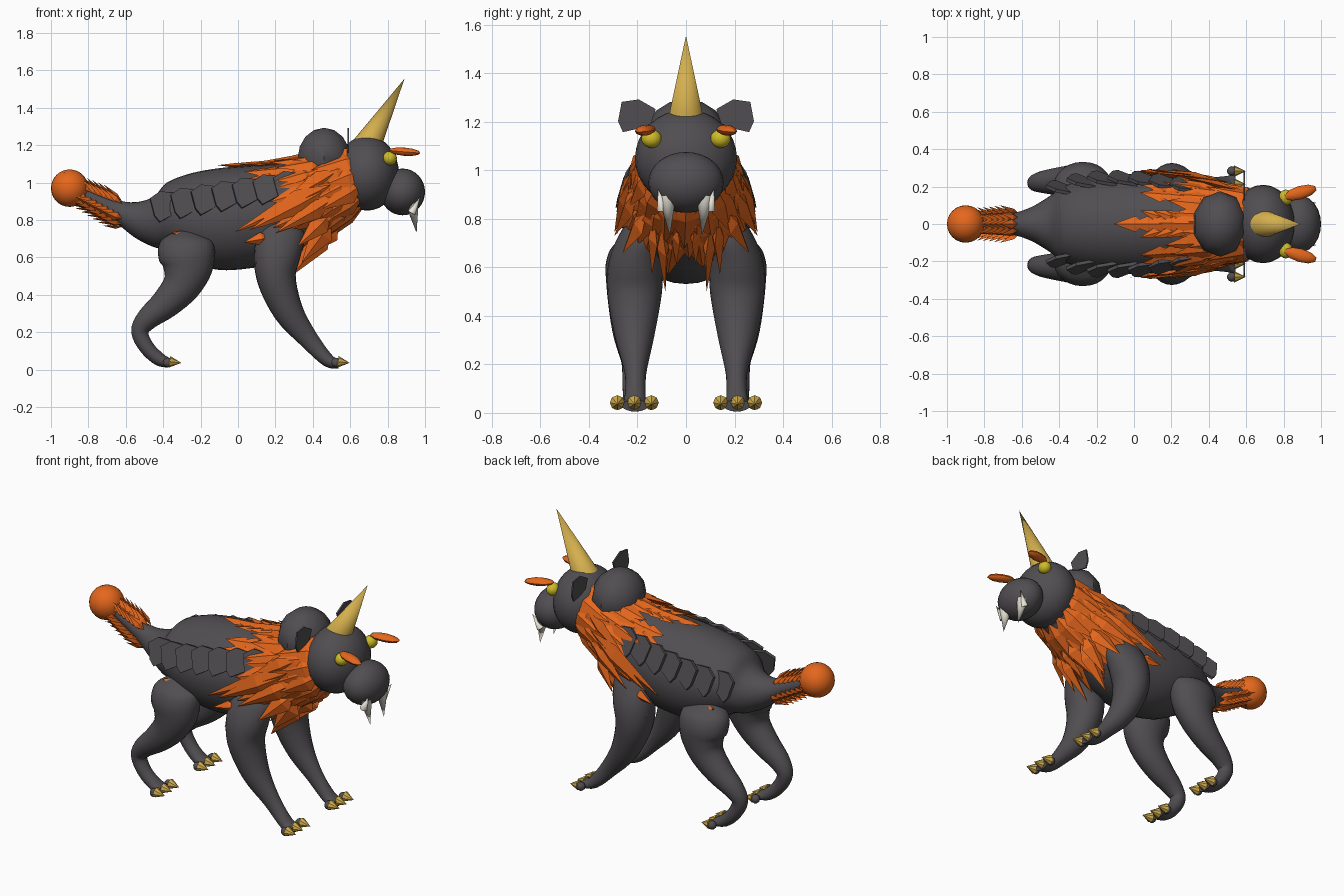
import bpy, bmesh, math, random
from mathutils import Vector, Matrix

if "Cube" in bpy.data.objects:
    bpy.data.objects.remove(bpy.data.objects["Cube"])

random.seed(4)


def mat(name, rgb):
    m = bpy.data.materials.new(name)
    m.diffuse_color = (*rgb, 1)
    m.use_nodes = True
    m.node_tree.nodes["Principled BSDF"].inputs["Base Color"].default_value = m.diffuse_color
    return m


GREY = mat("charcoal hide", (0.082, 0.076, 0.082))
ORANGE = mat("orange fur", (0.78, 0.135, 0.012))
GOLD = mat("gold horn", (0.66, 0.43, 0.075))
YELLOW = mat("yellow eye", (0.62, 0.50, 0.02))
IVORY = mat("ivory teeth", (0.80, 0.77, 0.68))


def finish(name, bm, material, smooth=True):
    bmesh.ops.recalc_face_normals(bm, faces=bm.faces)
    me = bpy.data.meshes.new(name)
    bm.to_mesh(me)
    bm.free()
    me.materials.append(material)
    ob = bpy.data.objects.new(name, me)
    bpy.context.collection.objects.link(ob)
    if smooth:
        bpy.ops.object.select_all(action='DESELECT')
        ob.select_set(True)
        bpy.context.view_layer.objects.active = ob
        bpy.ops.object.shade_smooth_by_angle(angle=math.radians(40))
    return ob


def ball(name, c, r, material, seg=24, rings=16, rot=None):
    bm = bmesh.new()
    m = Matrix.Translation(c) @ (rot or Matrix()) @ Matrix.Diagonal((*r, 1))
    bmesh.ops.create_uvsphere(bm, u_segments=seg, v_segments=rings, radius=1, matrix=m)
    return finish(name, bm, material)


def cone(name, a, b, r, material, seg=16):
    a, b = Vector(a), Vector(b)
    bm = bmesh.new()
    m = Matrix.Translation((a + b) / 2) @ (b - a).to_track_quat('Z', 'Y').to_matrix().to_4x4()
    bmesh.ops.create_cone(bm, cap_ends=True, segments=seg, radius1=r, radius2=0,
                          depth=(b - a).length, matrix=m)
    return finish(name, bm, material)


def spline(pts, n=4):
    """Catmull-Rom resampling of tuples."""
    out, P = [], [Vector(p) for p in pts]
    for i in range(len(P) - 1):
        p0, p1, p2, p3 = P[max(i - 1, 0)], P[i], P[i + 1], P[min(i + 2, len(P) - 1)]
        for k in range(n):
            t = k / n
            out.append(0.5 * (2 * p1 + (p2 - p0) * t + (2 * p0 - 5 * p1 + 4 * p2 - p3) * t * t
                              + (3 * p1 - p0 - 3 * p2 + p3) * t ** 3))
    return out + [P[-1]]


def tube(name, pts, material, upright=False, seg=24):
    """Loft ellipses; each point is x, y, z, in-plane radius, y radius."""
    bm = bmesh.new()
    P, rings = spline(pts), []
    for i, p in enumerate(P):
        a, b = P[max(i - 1, 0)], P[min(i + 1, len(P) - 1)]
        n = Vector((a[2] - b[2], 0, b[0] - a[0])).normalized()
        if upright:
            n = Vector((0, 0, 1))
        c = Vector(p[:3])
        rings.append([bm.verts.new(c + n * p[3] * math.cos(t) + Vector((0, p[4] * math.sin(t), 0)))
                      for t in (2 * math.pi * k / seg for k in range(seg))])
    for r, q in zip(rings, rings[1:]):
        for k in range(seg):
            bm.faces.new((r[k], r[(k + 1) % seg], q[(k + 1) % seg], q[k]))
    bm.faces.new(rings[0])
    bm.faces.new(rings[-1])
    return finish(name, bm, material)


# Body, tail and neck in one loft
BODY = [(-.92, 0, .98, .03, .03), (-.8, 0, .92, .045, .04), (-.66, 0, .85, .06, .055),
        (-.55, 0, .80, .095, .09), (-.45, 0, .79, .135, .15), (-.38, 0, .82, .18, .20),
        (-.25, 0, .81, .24, .245), (-.1, 0, .805, .272, .265), (.05, 0, .815, .275, .265),
        (.2, 0, .835, .265, .25), (.35, 0, .88, .24, .22), (.5, 0, .95, .20, .19),
        (.65, 0, 1.03, .165, .16)]
tube("body", BODY, GREY, upright=True, seg=32)


def section(x):
    for a, b in zip(BODY, BODY[1:]):
        if x <= b[0]:
            return Vector(a).lerp(Vector(b), max(0, (x - a[0]) / (b[0] - a[0])))
    return Vector(BODY[-1])


def surf(x, t, off=0.0):
    s = section(x)
    return Vector((x, (s[4] + off) * math.sin(t), s[2] + (s[3] + off) * math.cos(t)))


def tuft(bm, a, b, w, h, out):
    """Pointed leaf of fur from a to b, facing out."""
    a, b = Vector(a), Vector(b)
    d = b - a
    side = d.cross(out).normalized()
    n = side.cross(d).normalized()
    m = a + d * .33
    v = [bm.verts.new(p) for p in (a, m + side * w, m + n * h, m - side * w, m - n * h, b)]
    for i in range(4):
        j = i % 4 + 1
        k = (i + 1) % 4 + 1
        bm.faces.new((v[0], v[j], v[k]))
        bm.faces.new((v[5], v[k], v[j]))


# Mane: rings of long tufts around the neck, swept backwards
bm = bmesh.new()
J = lambda r: random.uniform(-r, r)
for i, x in enumerate((.67, .61, .55, .49, .43)):
    for k in range(14):
        t = 2 * math.pi * (k + .5 * (i % 2)) / 14
        low = (1 - math.cos(t)) / 2
        ln = .27 + J(.03) - .06 * low
        if x < .46 and low > .8:
            continue
        out = Vector((0, math.sin(t), math.cos(t)))
        tuft(bm, surf(x, t), surf(x - ln, t + J(.06), .03 + J(.012)), .062, .022, out)
# Crest along the back and the shoulder rows
for x in (.34, .27, .20, .13, .06):
    tuft(bm, surf(x, 0), surf(x - .17, 0, .018), .042, .015, Vector((0, 0, 1)))
    for s in (1, -1):
        if x > .1:
            tuft(bm, surf(x + .04, s * .12), surf(x - .1, s * .26, .02), .03, .012,
                 Vector((0, s * .1, 1)))
        if x > .19:
            for t in (.62, .84):
                tuft(bm, surf(x, s * t), surf(x - .17, s * t, .025), .045, .015,
                     Vector((0, s * math.sin(t), math.cos(t))))
# Long side locks and chest points
for s in (1, -1):
    for a, b, w in (((.50, .225, .99), (-.02, .285, .735), .06),
                    ((.45, .235, .95), (.06, .295, .745), .06),
                    ((.56, .18, 1.08), (.2, .265, .87), .055),
                    ((.52, .2, .92), (.2, .295, .73), .055),
                    ((.5, .16, .84), (.32, .26, .66), .06),
                    ((.5, .10, .77), (.285, .085, .50), .065),
                    ((.54, .04, .80), (.36, .04, .61), .07),
                    ((.5, .13, .80), (.34, .14, .57), .065),
                    ((.17, .25, .71), (.03, .29, .68), .035),
                    ((.17, .2, .62), (.09, .265, .565), .035),
                    ((-.28, .21, .71), (-.36, .235, .735), .02)):
        tuft(bm, (a[0], s * a[1], a[2]), (b[0], s * b[1], b[2]), w, .024, Vector((.2, s, -.1)))
finish("mane", bm, ORANGE, False)

# Tail tufts above and below with bare flanks, and the round tip
bm = bmesh.new()
for i in range(8):
    x = -.62 - i * .03
    for t in (0, .6, -.6, math.pi, 2.5, -2.5, 1.95, -1.95):
        tuft(bm, surf(x, t, -.005), surf(x - .10, t * .97, .058), .026, .013,
             Vector((0, math.sin(t), math.cos(t))))
finish("tail_fur", bm, ORANGE, False)
ball("tail_tip", (-.9, 0, .97), (.1, .1, .1), ORANGE)

# Shoulder hump, head, muzzle and horn
ball("hump", (.46, 0, 1.13), (.148, .175, .163), GREY, 10, 8)
ball("head", (.69, 0, 1.05), (.17, .21, .20), GREY)
ball("muzzle", (.88, 0, .95), (.12, .155, .125), GREY)
cone("horn", (.68, 0, 1.18), (.89, 0, 1.555), .08, GOLD, 24)


def plate(bm, outline, c, u, v, thick):
    """Thin polygon slab on axes u and v."""
    c, n = Vector(c), u.cross(v).normalized()
    lo, hi = ([bm.verts.new(c + u * p + v * q + n * e) for p, q in outline]
              for e in (-thick / 2, thick / 2))
    bm.faces.new(lo)
    bm.faces.new(hi)
    for i in range(len(lo)):
        j = (i + 1) % len(lo)
        bm.faces.new((lo[i], lo[j], hi[j], hi[i]))


SCALE = [(-.08, .05), (.03, .08), (.085, .05), (.06, -.05), (.03, -.09), (-.07, -.05)]
EAR = [(-.07, .03), (0, .07), (.07, .06), (.085, -.02), (.065, -.065), (0, -.05), (-.05, -.03)]
for s, tag in ((1, "left"), (-1, "right")):
    # Overlapping flank plates, rear edges lifted
    bm = bmesh.new()
    for i in range(7):
        f = i / 6
        x, z = .27 - .66 * f, .985 - .11 * f
        q = section(x)
        t = math.acos(max(-1, min(1, (z - q[2]) / q[3])))
        c = surf(x, s * t, .006 + .006 * f)
        u = Vector((-1, s * (.22 + .06 * f), -.15)).normalized()
        plate(bm, SCALE, c, u, Vector((0, -s * .55 * math.cos(t) - s * .1, 1)).normalized(), .018)
    finish("flank_plates_" + tag, bm, GREY, False)

    # Ears, eyes and brows
    bm = bmesh.new()
    plate(bm, EAR, (.59, s * .195, 1.222), Vector((0, s, 0)), Vector((0, 0, 1)), .009)
    finish("ear_" + tag, bm, GREY, False)
    ball("eye_" + tag, (.812, s * .142, 1.13), (.038, .042, .038), YELLOW, 16, 10)
    ball("brow_" + tag, (.89, s * .168, 1.165), (.09, .036, .022), ORANGE, 10, 6,
         Matrix.Rotation(s * .28, 4, 'Z') @ Matrix.Rotation(.08, 4, 'Y'))

    # Fangs and tusks
    cone("fang_" + tag, (.93, s * .078, .89), (.955, s * .066, .73), .036, IVORY, 12)
    cone("tusk_" + tag, (.93, s * .098, .84), (.975, s * .115, .925), .022, IVORY, 12)

    # Legs
    tube("front_leg_" + tag,
         [(.26, s * .16, .82, .05, .04), (.24, s * .175, .75, .12, .09),
          (.212, s * .205, .63, .125, .112), (.205, s * .212, .49, .105, .112),
          (.27, s * .212, .31, .08, .08), (.38, s * .208, .16, .052, .044),
          (.48, s * .21, .05, .036, .045), (.54, s * .21, .03, .024, .055)], GREY)
    tube("hind_leg_" + tag,
         [(-.28, s * .18, .74, .05, .04), (-.28, s * .2, .69, .135, .10),
          (-.275, s * .215, .62, .152, .115), (-.272, s * .222, .54, .134, .107),
          (-.305, s * .228, .445, .102, .092), (-.39, s * .228, .35, .08, .078),
          (-.485, s * .225, .27, .06, .06), (-.525, s * .22, .2, .046, .045),
          (-.485, s * .22, .115, .04, .042),
          (-.42, s * .215, .055, .036, .045), (-.365, s * .215, .035, .024, .055)], GREY)
    # Toes and claws
    for part, x in (("front", .535), ("hind", -.365)):
        for k in (-1, 0, 1):
            y = s * .213 + k * .07
            ball(f"{part}_toe_{tag}_{k + 2}", (x - .012, y, .038), (.026, .026, .026), GREY, 10, 6)
            cone(f"{part}_claw_{tag}_{k + 2}", (x, y, .042), (x + .062, y, .036),
                 .031, GOLD, 8)
